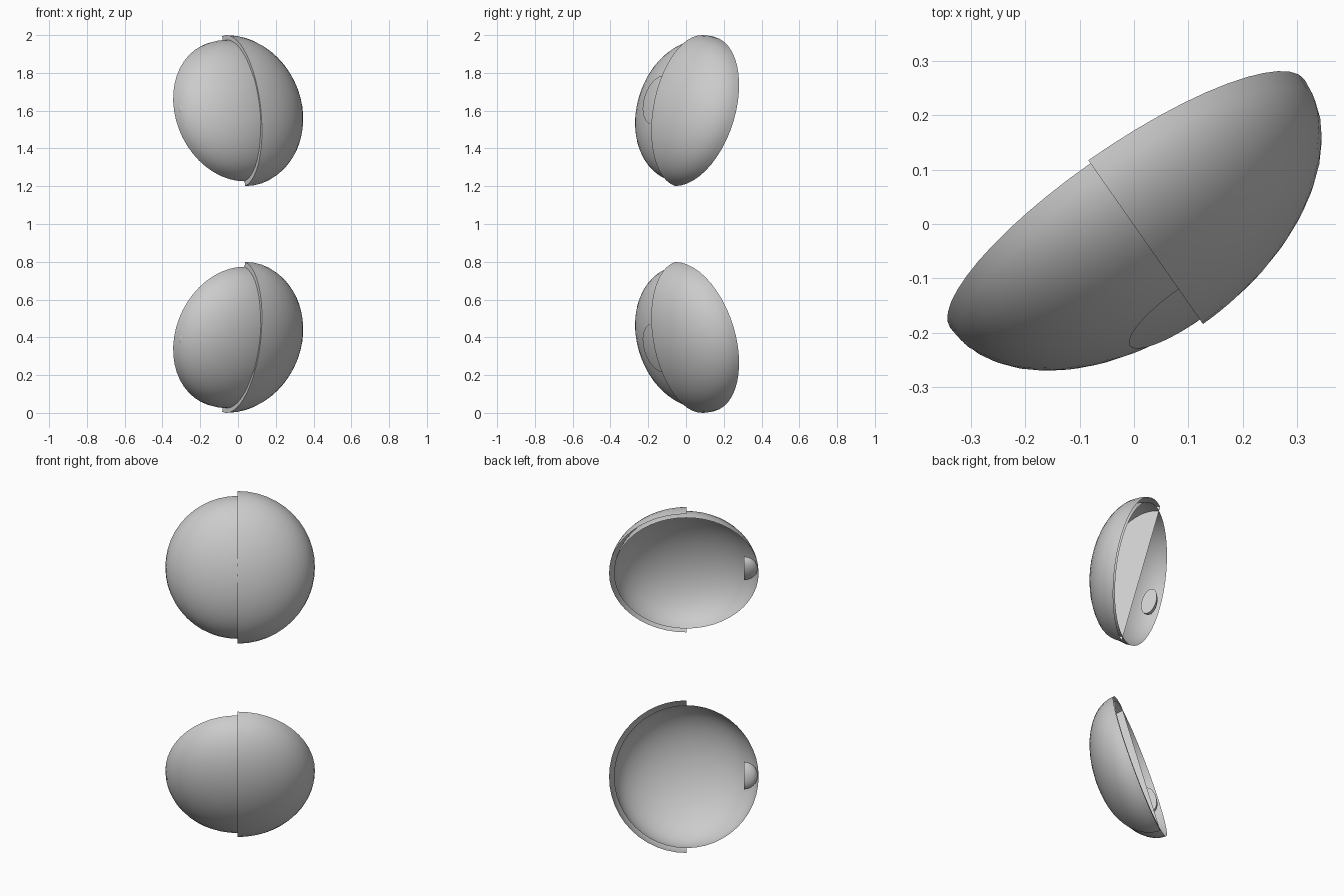
import bpy, bmesh, math
from mathutils import Matrix, Vector

if "Cube" in bpy.data.objects:
    bpy.data.objects.remove(bpy.data.objects["Cube"])

# Local frame of the upper eye: x = across, y = up, z = facing direction
AZ, TILT = math.radians(35), math.radians(15)
nh = Vector((math.sin(AZ), -math.cos(AZ), 0))
n = nh * math.cos(TILT) + Vector((0, 0, math.sin(TILT)))
t = Vector((math.cos(AZ), math.sin(AZ), 0))
u = n.cross(t)
FRAME = Matrix((t, u, n)).transposed().to_4x4()
CENTRE = Vector((-0.023, 0.03, 0.598))      # relative to the mirror plane z = 1


def ellipsoid(rx, ry, rz, offset=(0, 0, 0), segs=48, rings=24):
    bm = bmesh.new()
    bmesh.ops.create_uvsphere(bm, u_segments=segs, v_segments=rings, radius=1)
    bmesh.ops.transform(bm, verts=bm.verts,
                        matrix=Matrix.Translation(offset) @ Matrix.Diagonal((rx, ry, rz, 1)))
    return bm


def keep(bm, point, normal):
    """Keep only the side of a plane that the normal points to."""
    bmesh.ops.bisect_plane(bm, geom=bm.verts[:] + bm.edges[:] + bm.faces[:], dist=1e-5,
                           plane_co=point, plane_no=normal, clear_inner=True)


def finish(bm, name):
    bmesh.ops.transform(bm, verts=bm.verts, matrix=Matrix.Translation(CENTRE) @ FRAME)
    me = bpy.data.meshes.new(name)
    bm.to_mesh(me)
    bm.free()
    ob = bpy.data.objects.new(name, me)
    ob.location.z = 1
    bpy.context.collection.objects.link(ob)
    bpy.ops.object.select_all(action='DESELECT')
    ob.select_set(True)
    bpy.context.view_layer.objects.active = ob
    bpy.ops.object.shade_smooth_by_angle(angle=math.radians(35))
    # second eye below
    mod = ob.modifiers.new("mirror", 'MIRROR')
    mod.use_axis = (False, False, True)
    mod.use_mirror_merge = False


# Eyeball: open bowl
R, D = 0.385, 0.235
bm = ellipsoid(R, R, D)
keep(bm, (0, 0, 0), (0, 0, 1))
finish(bm, "eyeball")

# Eyelid: quarter shell, open at the back, closed by a flat wall at the seam
bm = ellipsoid(0.411, 0.411, 0.247)
keep(bm, (0, 0, 0), (0, 0, 1))
keep(bm, (0, 0, 0), (1, 0, 0))
seam = sorted((v for v in bm.verts if abs(v.co.x) < 1e-4), key=lambda v: v.co.y)
bm.faces.new(seam)
bmesh.ops.recalc_face_normals(bm, faces=bm.faces)
finish(bm, "eyelid")

# Pupil: thin round cap just above the eyeball
P = 0.114
bm = ellipsoid(R + 0.004, R + 0.004, D + 0.004, rings=64)
keep(bm, (0, 0, D * math.sqrt(1 - (P / R) ** 2)), (0, 0, 1))
finish(bm, "pupil")

# Small half dome inside the outer corner
bm = ellipsoid(0.072, 0.075, 0.04, offset=(-0.308, 0, 0.04), segs=24, rings=12)
keep(bm, (-0.308, 0, 0), (-1, 0, 0))
rim = [e for e in bm.edges if e.is_boundary]
bmesh.ops.holes_fill(bm, edges=rim, sides=0)
bmesh.ops.recalc_face_normals(bm, faces=bm.faces)
finish(bm, "inner_corner")
